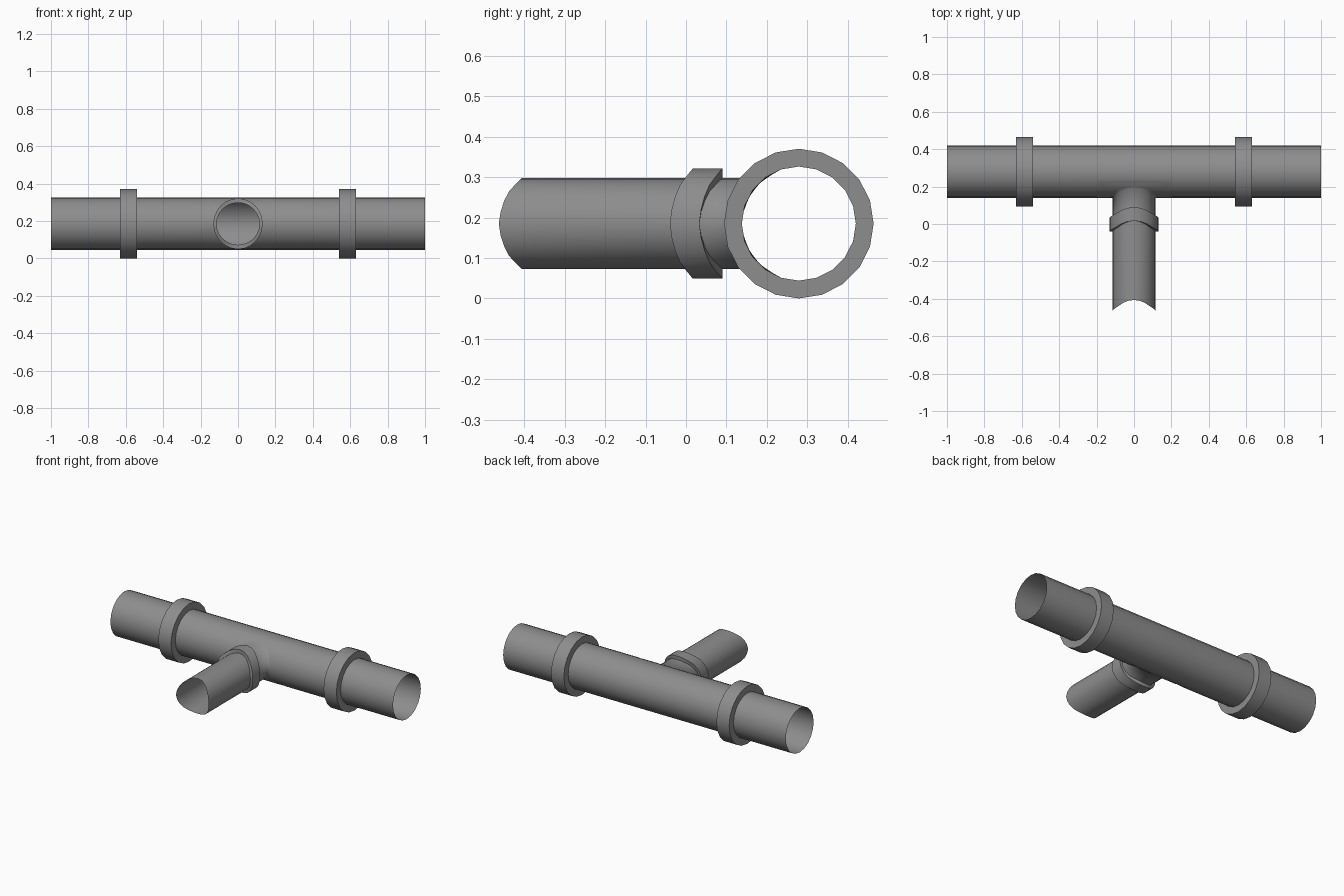
import bpy, bmesh, math

if "Cube" in bpy.data.objects:
    bpy.data.objects.remove(bpy.data.objects["Cube"])

Y0, Z0, R = 0.279, 0.185, 0.141     # main run axis and radius
SIDES, N = 20, 24                   # sides of main run / branch
APEX = Y0 - R
bm = bmesh.new()


def run_point(x, a, r=R):
    return bm.verts.new((x, Y0 - r * math.cos(a), Z0 + r * math.sin(a)))


def ang(j):
    return 2 * math.pi * j / SIDES


def bridge(a, b, closed=True):
    n = len(a)
    for i in range(n if closed else n - 1):
        k = (i + 1) % n
        bm.faces.new((a[i], a[k], b[k], b[i]))


def bridge_all(rings, closed=True):
    for a, b in zip(rings, rings[1:]):
        bridge(a, b, closed)


def sharpen(ring):
    for i, v in enumerate(ring):
        e = bm.edges.get((v, ring[(i + 1) % len(ring)]))
        if e:
            e.smooth = False


# Main run: both ends with raised collars
profile = [(1, R), (0.63, R), (0.63, 0.185), (0.54, 0.185), (0.54, R), (0.2, R)]
for s in (-1, 1):
    rings = [[run_point(s * x, ang(j), r) for j in range(SIDES)] for x, r in profile]
    bridge_all(rings)
    for ring in rings[1:5]:
        sharpen(ring)

# Main run: back of the middle section
xs = (0.2, 0.1, 0, -0.1, -0.2)
bridge_all([[run_point(x, ang(j)) for j in range(4, 17)] for x in xs], closed=False)


# Depth of the faceted main run behind its front line, at height z off the axis
def saddle_depth(z):
    a = abs(math.asin(z / R))
    j = int(a / ang(1) + 1e-6)
    z1, z2 = R * math.sin(ang(j)), R * math.sin(ang(j + 1))
    t = (abs(z) - z1) / (z2 - z1)
    return R * (1 - (1 - t) * math.cos(ang(j)) - t * math.cos(ang(j + 1)))


# Branch rings follow the curve of the main run (saddle cut)
def branch_ring(y, rx, rz):
    ring = []
    for i in range(N):
        t = 2 * math.pi * i / N
        d = saddle_depth(0.1127 * math.sin(t))
        ring.append(bm.verts.new((rx * math.cos(t), y + d, Z0 + rz * math.sin(t))))
    return ring


# Border of the patch around the branch opening
outer = [run_point(0.2, ang(j)) for j in range(0, 4)]
outer += [run_point(x, ang(4)) for x in xs]
outer += [run_point(-0.2, ang(j)) for j in range(3, -4, -1)]
outer += [run_point(x, ang(-4)) for x in reversed(xs)]
outer += [run_point(0.2, ang(j)) for j in range(-3, 0)]

# Branch with its collar
PIPE, BAND = (0.115, 0.1127), (0.132, 0.136)
rings = [branch_ring(y, *r) for y, r in (
    (APEX, PIPE), (0.033, PIPE), (0.033, BAND),
    (-0.04, BAND), (-0.04, PIPE), (-0.463, PIPE))]
bridge_all(rings)
for ring in rings[1:5]:
    sharpen(ring)

# Patch rings, each laid onto the main run
patch = [outer]
for k in range(1, 6):
    ring = []
    for a, b in zip(outer, rings[0]):
        p = a.co.lerp(b.co, k / 6)
        p.y = APEX + saddle_depth(p.z - Z0)
        ring.append(bm.verts.new(p))
    patch.append(ring)
bridge_all(patch + [rings[0]])

# Weld the sections into one shell
bmesh.ops.remove_doubles(bm, verts=bm.verts, dist=1e-4)
bmesh.ops.recalc_face_normals(bm, faces=bm.faces)
far = max(bm.faces, key=lambda f: f.calc_center_median().y)
if far.normal.y < 0:
    bmesh.ops.reverse_faces(bm, faces=bm.faces)
for f in bm.faces:
    f.smooth = True

mesh = bpy.data.meshes.new("pipe_tee")
bm.to_mesh(mesh)
bm.free()

# Dark grey finish
mat = bpy.data.materials.new("dark_grey")
mat.diffuse_color = (0.27, 0.27, 0.27, 1)
mat.use_nodes = True
mat.node_tree.nodes["Principled BSDF"].inputs["Base Color"].default_value = mat.diffuse_color
mesh.materials.append(mat)
bpy.context.collection.objects.link(bpy.data.objects.new("pipe_tee", mesh))
